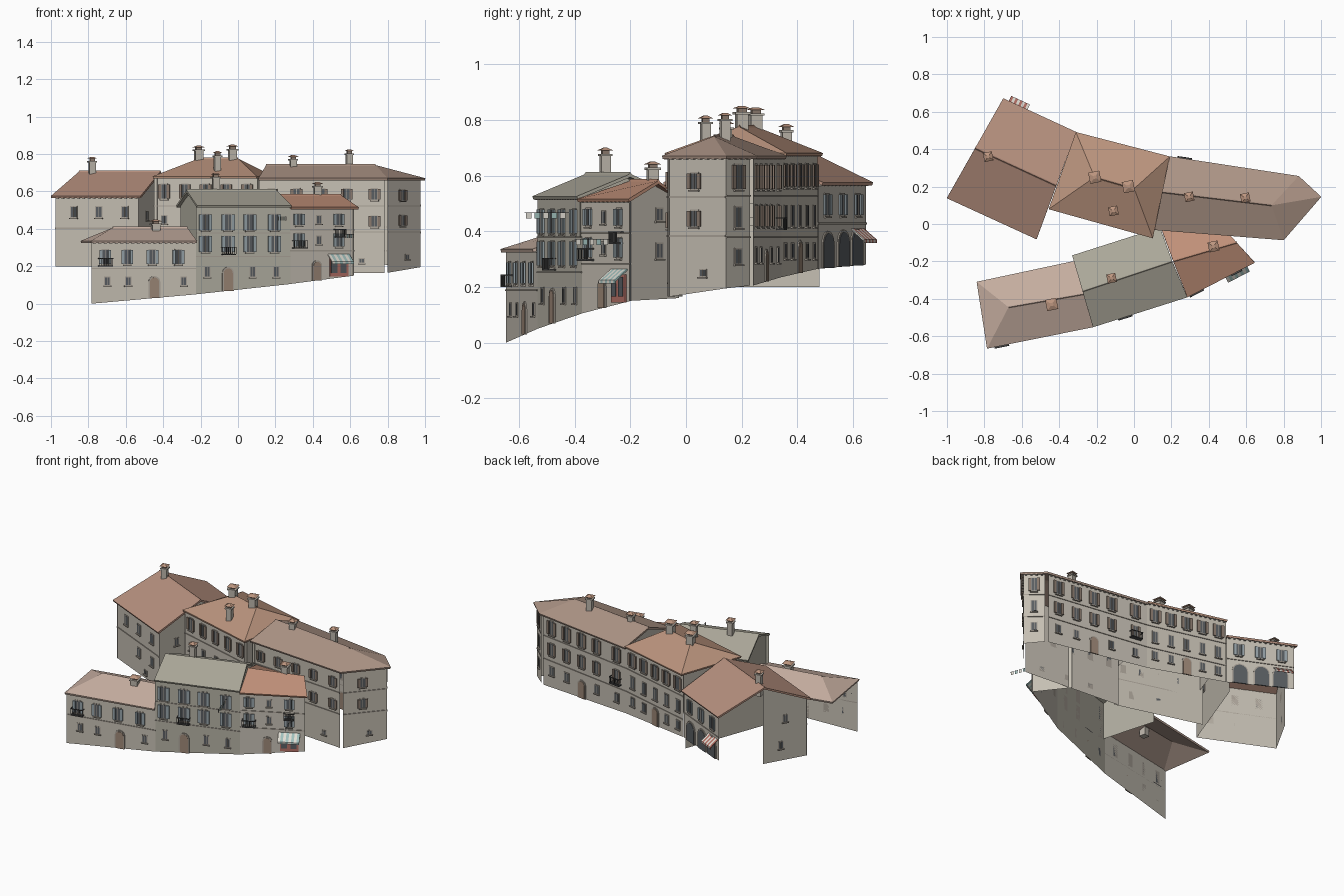
import bpy, bmesh, math
from mathutils import Vector, Matrix

if "Cube" in bpy.data.objects:
    bpy.data.objects.remove(bpy.data.objects["Cube"])

meshes = {}
COL = dict(wall=(.56, .52, .45), wall2=(.45, .43, .36), trim=(.40, .36, .31), glass=(.10, .11, .12),
           shutter=(.30, .36, .39), brown=(.25, .19, .15), door=(.33, .24, .18), iron=(.07, .07, .07),
           red=(.45, .16, .13), teal=(.35, .52, .50), cream=(.75, .72, .65), chimney=(.50, .46, .40),
           roof_a=(.47, .28, .21), roof_b=(.50, .30, .21), roof_c=(.42, .30, .24),
           roof_d=(.56, .42, .35), roof_e=(.41, .39, .32), roof_f=(.53, .28, .19))


def bm_for(name, col):
    return meshes.setdefault((name, col), bmesh.new())


def face(name, col, pts):
    bm = bm_for(name, col)
    bm.faces.new([bm.verts.new(p) for p in pts])


def loft(name, col, a, b):
    """Closed solid between two loops with equal point counts."""
    bm = bm_for(name, col)
    va, vb = [bm.verts.new(p) for p in a], [bm.verts.new(p) for p in b]
    fs = [bm.faces.new(va), bm.faces.new(vb[::-1])]
    n = len(va)
    fs += [bm.faces.new((va[i], vb[i], vb[(i + 1) % n], va[(i + 1) % n])) for i in range(n)]
    bmesh.ops.recalc_face_normals(bm, faces=fs)


def rect(x0, x1, z0, z1):
    return [(x0, z0), (x1, z0), (x1, z1), (x0, z1)]


def arch(x, w, z0, h):
    r, zc = w / 2, z0 + h - w / 2
    return [(x - r, z0), (x + r, z0)] + [(x + r * math.cos(i * math.pi / 8), zc + r * math.sin(i * math.pi / 8)) for i in range(9)]


class Wall:
    """Flat facade; local u runs right seen from outside, d outward, z up."""
    def __init__(s, house, p0, p1, z0, z1, trim=(.018, .018), peak=None, col='wall', inset=.018, eave=True):
        s.h = house
        p0, p1 = Vector((*p0, 0)), Vector((*p1, 0))
        s.u = (p1 - p0).normalized()
        s.n = s.u.cross(Vector((0, 0, 1)))
        s.o = p0 - s.n * inset + s.u * trim[0]
        s.L = (p1 - p0).length - sum(trim)
        s.za, s.zb = z0 if isinstance(z0, tuple) else (z0, z0)
        pts = [s.P(0, 0, s.za), s.P(s.L, 0, s.zb), s.P(s.L, 0, z1)]
        if peak:
            pts.append(s.P(peak[0] * s.L, 0, peak[1]))
        face(house + '_walls', col, pts + ([] if peak and peak[0] == 0 else [s.P(0, 0, z1)]))
        if eave:  # dentils under the eave and string course
            n = int(s.L / .03)
            for i in range(n):
                x = (i + .5) * s.L / n
                s.prism('_eave_blocks', 'trim', rect(x - .006, x + .006, z1 - .012, z1), .014)

    def P(s, u, d, z):
        return s.o + s.u * u + s.n * d + Vector((0, 0, z))

    def prism(s, part, col, prof, d1, d0=0.0):
        loft(s.h + part, col, [s.P(x, d0, z) for x, z in prof], [s.P(x, d1, z) for x, z in prof])

    def ground(s, t):
        return s.za + (s.zb - s.za) * t

    def course(s, *zs):
        for z in zs:
            s.prism('_string_course', 'trim', rect(0, s.L, z, z + .006), .004)

    def windows(s, z, ts, w=.03, h=.075, shut='shutter'):
        for t in ts:
            x = t * s.L
            s.prism('_window_frames', 'trim', rect(x - w / 2 - .005, x + w / 2 + .005, z - h / 2 - .005, z + h / 2 + .005), .003)
            s.prism('_window_panes', 'glass', rect(x - w / 2, x + w / 2, z - h / 2, z + h / 2), .004)
            s.prism('_window_sills', 'trim', rect(x - w / 2 - .008, x + w / 2 + .008, z - h / 2 - .01, z - h / 2 - .004), .010)
            s.prism('_window_bars', 'trim', rect(x - .0015, x + .0015, z - h / 2, z + h / 2), .005)
            if shut:
                for q in (-1, 1):
                    c = x + q * (w * .5 + w * .3)
                    s.prism('_shutters', shut, rect(c - w * .26, c + w * .26, z - h / 2, z + h / 2), .009, .003)

    def small(s, z, ts, w=.026, h=.04):
        s.windows(z, ts, w, h, None)

    def doors(s, ts, w=.05, h=.11, col='door'):
        for t in ts:
            z = s.ground(t)
            s.prism('_door_surrounds', 'trim', arch(t * s.L, w + .014, z, h + .008), .005)
            s.prism('_doors', col, arch(t * s.L, w, z, h), .007)

    def balcony(s, t, z, w=.075, d=.028, h=.035):
        x = t * s.L
        a, b = x - w / 2, x + w / 2
        s.prism('_balcony_floor', 'iron', rect(a, b, z - .006, z), d)
        s.prism('_balcony_rail', 'iron', rect(a, b, z + h, z + h + .004), d, d - .004)
        for q in (a, b):
            s.prism('_balcony_rail', 'iron', rect(q - .002, q + .002, z + h, z + h + .004), d)
        for i in range(8):
            q = a + w * i / 7
            s.prism('_balcony_bars', 'iron', rect(q - .0015, q + .0015, z, z + h), d, d - .003)

    def awning(s, t, z, w, col, d=.05, drop=.04):
        for i in range(8):
            a, b = [t * s.L - w / 2 + w * k / 8 for k in (i, i + 1)]
            prof = [(0, z), (d, z - drop), (d, z - drop - .012), (d - .003, z - drop - .012), (d - .003, z - drop - .004), (0, z - .005)]
            loft(s.h + '_awning', col if i % 2 else 'cream', [s.P(a, q, k) for q, k in prof], [s.P(b, q, k) for q, k in prof])


def roof(house, col, eave, corners, eave_z, ridge, ridge_z, faces):
    bm = bm_for(house + '_roof', col)
    vs = [bm.verts.new((x, y, eave_z)) for x, y in corners] + [bm.verts.new((x, y, ridge_z)) for x, y in ridge]
    for f in faces:
        fc = bm.faces.new([vs[i] for i in f])
        fc.normal_update()
        if fc.normal.z < 0:
            fc.normal_flip()
    # ridge cap of tiles
    a, b = [Vector((*p, ridge_z)) for p in ridge]
    side = (b - a).normalized().cross(Vector((0, 0, 1)))
    prof = [side * .009, Vector((0, 0, .012)), side * -.009]
    loft(house + '_ridge_cap', col, [a + p for p in prof], [b + p for p in prof])


def chimney(x, y, base, top, w=.034, ang=.2):
    def box(col, hw, z0, z1, hw1=None):
        def sq(r, z):
            return [Matrix.Rotation(ang, 3, 'Z') @ Vector((i * r, j * r, 0)) + Vector((x, y, z)) for i, j in ((-1, -1), (1, -1), (1, 1), (-1, 1))]
        loft('chimneys', col, sq(hw, z0), sq(hw1 or hw, z1))
    box('chimney', w / 2, base, top - .022)
    box('chimney', w * .66, top - .03, top - .022)
    box('brown', w * .38, top - .022, top - .010)
    box('roof_b', w * .72, top - .010, top, w * .2)


# Upper row: left house (gabled)
A = [(-1, .14), (-.52, -.08), (-.31, .49), (-.70, .67)]
roof('house_a', 'roof_a', 0, A, .57, [(-.85, .405), (-.415, .205)], .70, [(0, 1, 5, 4), (2, 3, 4, 5)])
w = Wall('house_a', A[0], A[1], .20, .575); w.course(.40)
w.small(.49, (.22, .52, .83), .032, .055); w.small(.34, (.52, .83), .03, .05); w.small(.24, (.68,), .025, .02)
w = Wall('house_a', A[1], A[2], .20, .575, peak=(.5, .69), eave=False); w.small(.47, (.22,))
w = Wall('house_a', A[2], A[3], (.265, .28), .575, (0, .018)); w.course(.425)
w.windows(.495, (.18, .5, .82)); w.doors((.2, .52, .8), .085, .125, 'glass'); w.awning(.83, .41, .11, 'red')
w = Wall('house_a', (-.85, .405), A[0], .20, .575, (0, .018), peak=(0, .69), eave=False); w.small(.47, (.5,)); w.small(.3, (.4,))

# Upper row: middle house (hipped)
B = [(-.455, .08), (.10, -.075), (.19, .36), (-.31, .49)]
roof('house_b', 'roof_b', 0, B, .675, [(-.21, .25), (0, .19)], .77, [(0, 1, 5, 4), (1, 2, 5), (2, 3, 4, 5), (3, 0, 4)])
w = Wall('house_b', B[0], B[1], .19, .68, (0, 0)); w.course(.52, .37)
w.windows(.6, (.1, .3, .5, .7, .9), shut='brown'); w.small(.45, (.1, .3, .5, .7, .9)); w.small(.28, (.2, .5, .8))
Wall('house_b', B[1], B[2], .45, .68, (.018, .018), eave=False)
w = Wall('house_b', B[2], B[3], (.235, .265), .68, (0, 0)); w.course(.525, .375)
w.windows(.60, (.1, .3, .5, .7, .9), .034, .08, 'brown'); w.windows(.455, (.1, .3, .5, .7, .9), .03, .07, None)
w.small(.33, (.1, .3, .7, .9), .03, .05); w.doors((.5,))
w = Wall('house_b', B[3], B[0], .42, .68, eave=False)

# Upper row: right house (angled hipped end)
C = [(.11, -.03), (.80, -.085), (1, .145), (.88, .255), (.19, .36)]
roof('house_c', 'roof_c', 0, C, .665, [(.15, .17), (.735, .10)], .735, [(0, 1, 6, 5), (1, 2, 6), (2, 3, 6), (3, 4, 5, 6)])
w = Wall('house_c', C[0], C[1], .165, .67, (0, .018)); w.course(.52, .38)
w.windows(.585, (.1, .3, .5, .7, .92), .03, .055, 'brown'); w.windows(.44, (.1, .3, .5, .7, .92), .03, .055, 'brown')
w.small(.23, (.3, .55, .82), .025, .02)
w = Wall('house_c', C[1], C[2], (.165, .195), .67); w.course(.52, .38)
w.windows(.58, (.45,), .03, .055, 'brown'); w.windows(.445, (.45,), .03, .055, 'brown'); w.small(.25, (.6,), .025, .02)
w = Wall('house_c', C[2], C[3], (.195, .205), .67); w.course(.525, .375)
w.windows(.595, (.5,), .032, .085, 'brown'); w.windows(.45, (.5,), .03, .07, None); w.small(.31, (.5,), .03, .05)
w = Wall('house_c', C[3], C[4], (.205, .235), .67, (.018, 0)); w.course(.525, .375)
ts = (.1, .28, .46, .64, .88)
w.windows(.595, ts, .034, .085, 'brown'); w.windows(.455, ts, .03, .075, 'brown')
w.small(.315, (.1, .28, .64, .88), .03, .05); w.doors((.46,)); w.balcony(.88, .41)
Wall('house_c', C[4], C[0], .5, .67, peak=(.5, .725), eave=False)

# Lower row: left cottage (one hipped end, open towards the hill)
D = [(-.785, -.665), (-.22, -.55), (-.32, -.20), (-.84, -.31)]
roof('house_d', 'roof_d', 0, D, .33, [(-.67, -.445), (-.27, -.375)], .40, [(0, 1, 5, 4), (2, 3, 4, 5), (3, 0, 4)])
w = Wall('house_d', D[0], D[1], (0, .05), .335, (.005, 0)); w.course(.185)
w.windows(.25, (.13, .34, .58, .83)); w.small(.12, (.15, .35, .88)); w.doors((.6,)); w.balcony(.13, .205)

# Lower row: tall middle house
E = [(-.22, -.55), (.285, -.39), (.14, -.02), (-.33, -.17)]
roof('house_e', 'roof_e', 0, E, .52, [(-.275, -.36), (.205, -.20)], .60, [(0, 1, 5, 4), (2, 3, 4, 5)])
w = Wall('house_e', E[0], E[1], (.05, .105), .525, (0, 0), col='wall2'); w.course(.375, .25)
ts = (.1, .34, .57, .83)
w.windows(.435, ts, .034, .085); w.windows(.32, ts, .034, .085); w.balcony(.34, .265)
w.small(.17, (.12, .6, .85), .025, .05); w.doors((.34,), .05, .12)
Wall('house_e', E[1], E[2], .38, .525, peak=(.5, .59), col='wall2', eave=False)
Wall('house_e', E[3], E[0], .28, .525, peak=(.5, .59), col='wall2', eave=False)

# Lower row: right house with shop
F = [(.285, -.39), (.645, -.205), (.46, 0), (.14, -.01)]
roof('house_f', 'roof_f', 0, F, .51, [(.21, -.20), (.55, -.10)], .575, [(0, 1, 5, 4), (2, 3, 4, 5)])
w = Wall('house_f', F[0], F[1], (.105, .15), .515, (0, .018)); w.course(.39, .28)
w.windows(.45, (.14, .76), .03, .06); w.small(.45, (.45,), .025, .04)
w.windows(.34, (.14, .76), .03, .07); w.small(.34, (.45,), .025, .04)
w.balcony(.14, .30, .08); w.balcony(.76, .36, .06); w.doors((.42,), .045, .10)
x = .76 * w.L  # shop front
w.prism('_shop_front', 'red', rect(x - .055, x + .055, .145, .245), .006)
for k in (-.03, .025):
    w.prism('_shop_glass', 'glass', rect(x + k - .018, x + k + .018, .165, .235), .009)
w.awning(.76, .265, .13, 'teal')
w = Wall('house_f', F[1], F[2], (.15, .16), .515, peak=(.5, .565), eave=False)
w.small(.46, (.6,)); w.small(.33, (.6,), .026, .05)

# Washing lines with hanging cloths
for a, b in (((.21, -.42, .465), (.26, -.58, .465)), ((.57, -.27, .37), (.62, -.40, .37))):
    a, b = Vector(a), Vector(b)
    up = Vector((0, 0, .002))
    face('washing_line', 'iron', [a, b, b + up, a + up])
    for i in range(5):
        p, q = a.lerp(b, .08 + i * .19), a.lerp(b, .2 + i * .19)
        dn = Vector((0, 0, -.02))
        face('washing_cloths', ('cream', 'teal')[i % 2], [p, q, q + dn, p + dn])

# Chimneys
for c in ((-.78, .36, .62, .785), (-.21, .25, .70, .845, .042), (-.03, .20, .70, .85, .042), (-.11, .07, .66, .815),
          (.295, .145, .66, .795), (.595, .14, .66, .825), (-.44, -.43, .34, .45, .042), (-.12, -.29, .53, .70),
          (.425, -.12, .50, .65, .038)):
    chimney(*c)

# Turn every collected part into an object
for (name, col), bm in meshes.items():
    me = bpy.data.meshes.new(name)
    bm.to_mesh(me)
    bm.free()
    mat = bpy.data.materials.get(col) or bpy.data.materials.new(col)
    mat.diffuse_color = (*COL[col], 1)
    mat.use_nodes = True
    mat.node_tree.nodes["Principled BSDF"].inputs["Base Color"].default_value = mat.diffuse_color
    me.materials.append(mat)
    ob = bpy.data.objects.new(name, me)
    bpy.context.collection.objects.link(ob)
    if name.endswith('_roof'):
        m = ob.modifiers.new('tile_thickness', 'SOLIDIFY')
        m.thickness, m.offset = .012, 0
